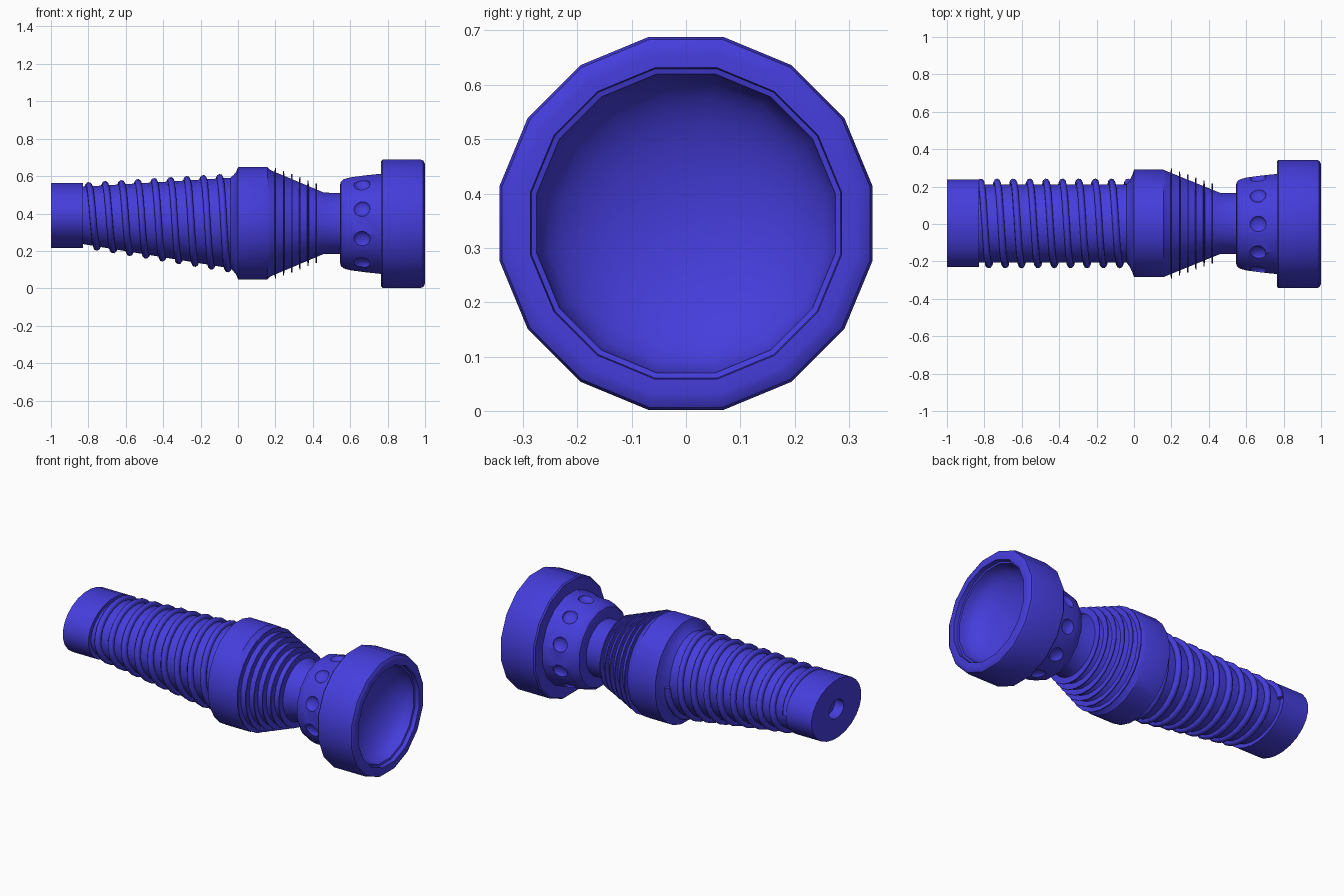
import bpy, bmesh, math
from mathutils import Matrix, Vector

if "Cube" in bpy.data.objects:
    bpy.data.objects.remove(bpy.data.objects["Cube"])

blue = bpy.data.materials.new("blue_plastic")
blue.diffuse_color = (0.06, 0.047, 0.72, 1)
blue.use_nodes = True
blue.node_tree.nodes["Principled BSDF"].inputs["Base Color"].default_value = blue.diffuse_color


def smooth(ob, angle=32):
    bpy.ops.object.select_all(action='DESELECT')
    ob.select_set(True)
    bpy.context.view_layer.objects.active = ob
    bpy.ops.object.shade_smooth_by_angle(angle=math.radians(angle))


def from_bmesh(name, bm):
    bmesh.ops.recalc_face_normals(bm, faces=bm.faces)
    me = bpy.data.meshes.new(name)
    bm.to_mesh(me)
    bm.free()
    me.materials.append(blue)
    ob = bpy.data.objects.new(name, me)
    bpy.context.collection.objects.link(ob)
    return ob


def loft(name, sections, n=24, cy=0.003):
    """Skin elliptical rings along x; a section is (x, y radius, z radius, z centre)."""
    bm = bmesh.new()
    rings = []
    for x, ry, rz, cz in sections:
        ring = []
        for i in range(n):
            a = 2 * math.pi * (i + 0.5) / n
            ring.append(bm.verts.new((x, cy + ry * math.cos(a), cz + rz * math.sin(a))))
        rings.append(ring)
    for r, s in zip(rings, rings[1:]):
        for i in range(n):
            j = (i + 1) % n
            bm.faces.new((r[i], r[j], s[j], s[i]))
    bmesh.ops.remove_doubles(bm, verts=bm.verts, dist=1e-5)
    return from_bmesh(name, bm)


def lathe(name, profile, cz, n=24, cy=0.003):
    return loft(name, [(x, r, r, cz) for x, r in profile], n, cy)


# Oval tail cap with a small hole in its end
smooth(loft("tail_cap", [
    (-0.94, 0, 0, 0.39), (-0.94, 0.07, 0.055, 0.39), (-1.0, 0.07, 0.055, 0.39),
    (-1.0, 0.236, 0.175, 0.39), (-0.83, 0.236, 0.175, 0.39), (-0.83, 0, 0, 0.39)]))

# Tapering grip: constant width, growing height
X0, X1 = -0.84, -0.04


def grip_section(x):
    t = (x - X0) / (X1 - X0)
    top, bottom = 0.544 + 0.049 * t, 0.237 - 0.132 * t
    return (top - bottom) / 2, (top + bottom) / 2


sections = []
for x in (X0, X1):
    rz, cz = grip_section(x)
    sections.append((x, 0.21, rz, cz))
sections += [(-0.022, 0.235, 0.262, 0.348), (-0.008, 0.265, 0.28, 0.348),
             (0, 0.29, 0.303, 0.348)]
smooth(loft("grip", sections))

# Spiral ridge wound around the grip
cu = bpy.data.curves.new("spiral_ridge", 'CURVE')
cu.dimensions = '3D'
cu.bevel_depth = 0.018
cu.bevel_resolution = 2
cu.use_fill_caps = True
steps, turns = 24, 9
sp = cu.splines.new('POLY')
sp.points.add(steps * turns)
for k, p in enumerate(sp.points):
    a = 2 * math.pi * k / steps
    x = -0.82 + 0.0875 * k / steps
    rz, cz = grip_section(x)
    p.co = (x, 0.003 + 0.222 * math.cos(a), cz + (rz + 0.004) * math.sin(a), 1)
cu.materials.append(blue)
bpy.context.collection.objects.link(bpy.data.objects.new("spiral_ridge", cu))

# Wide collar, cone and neck
smooth(loft("collar_and_neck", [
    (0, 0.29, 0.303, 0.348), (0.157, 0.29, 0.303, 0.348),
    (0.175, 0.282, 0.286, 0.348), (0.46, 0.165, 0.165, 0.348),
    (0.56, 0.165, 0.165, 0.346)]))

# Thin fins around the cone
for i in range(6):
    x = 0.2 + i * 0.0436
    r = 0.297 - i * 0.0163
    smooth(lathe(f"cooling_fin_{i + 1}", [
        (x - 0.006, r - 0.06), (x - 0.003, r), (x + 0.003, r), (x + 0.006, r - 0.06)], 0.348))

# Lamp head: back housing, bezel, lip and concave reflector bowl
profile = [(0.545, 0), (0.545, 0.21), (0.55, 0.23), (0.565, 0.243), (0.6, 0.253),
           (0.68, 0.264), (0.765, 0.273), (0.765, 0.342), (0.773, 0.35),
           (0.975, 0.35), (0.99, 0.345), (0.998, 0.332), (1.0, 0.318), (1.0, 0.292),
           (0.975, 0.29), (0.972, 0.28)]
for k in range(1, 9):
    a = math.radians(k * 90 / 8)
    profile.append((0.965 - 0.15 * math.sin(a), 0.28 * math.cos(a) if k < 8 else 0))
head = lathe("lamp_head", profile, 0.345, 16, 0)

# Ring of ten shallow dimples cut into the housing
bm = bmesh.new()
for i in range(10):
    a = math.radians(18 + 36 * i)
    m = (Matrix.Translation((0.662, 0.26 * math.cos(a), 0.345 + 0.26 * math.sin(a)))
         @ Matrix.Rotation(a, 4, 'X') @ Matrix.Diagonal((0.045, 0.024, 0.042, 1)))
    bmesh.ops.create_uvsphere(bm, u_segments=16, v_segments=10, radius=1, matrix=m)
cutter = from_bmesh("dimple_cutter", bm)
cutter.hide_render = True
cutter.hide_viewport = True
mod = head.modifiers.new("dimples", 'BOOLEAN')
mod.operation = 'DIFFERENCE'
mod.solver = 'EXACT'
mod.object = cutter
smooth(head)
